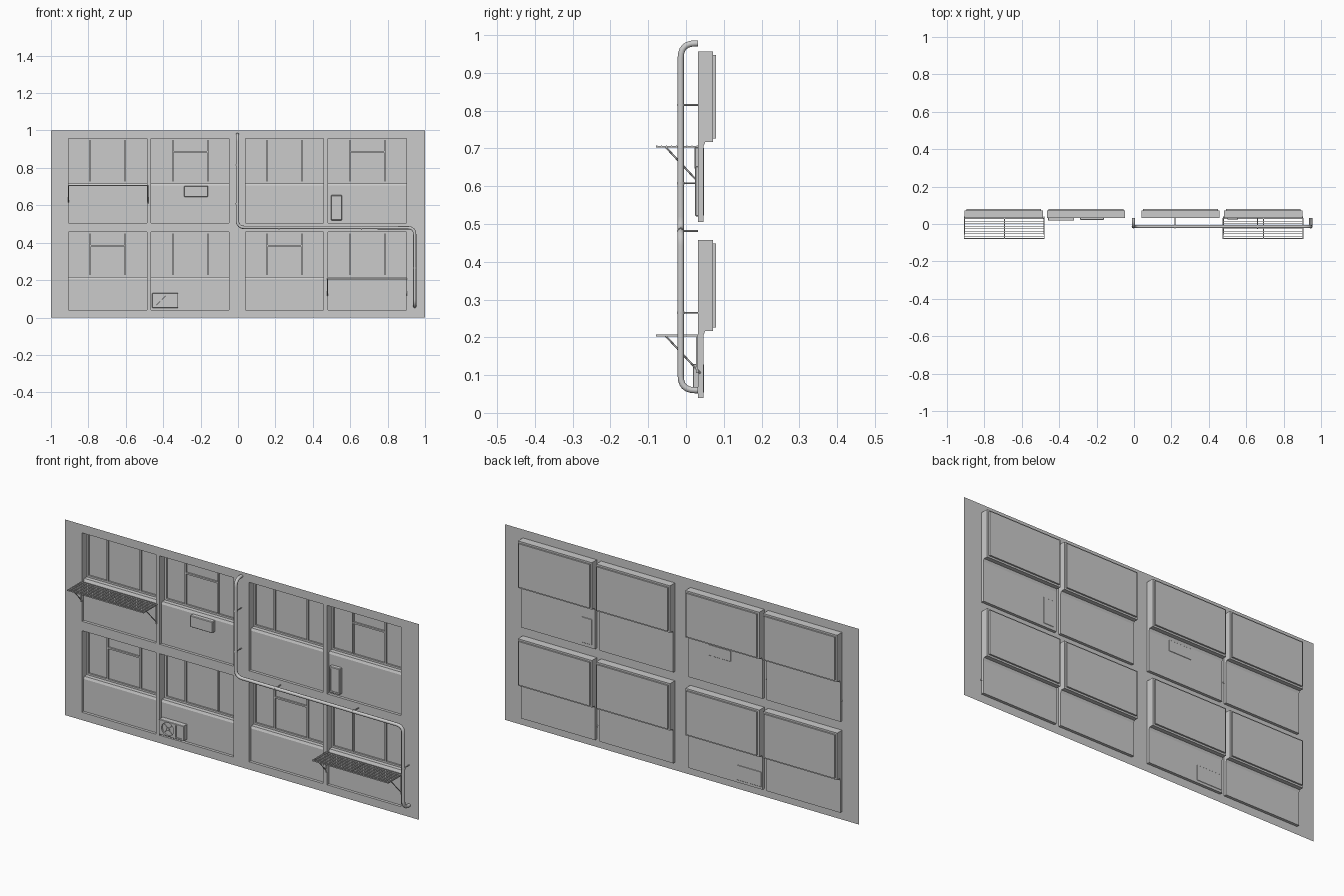
import bpy, bmesh, math
from mathutils import Vector

if "Cube" in bpy.data.objects:
    bpy.data.objects.remove(bpy.data.objects["Cube"])

W = 0.032            # y of the wall sheet
BAYS = [-0.696, -0.256, 0.249, 0.691]
HW = 0.209           # half width of a bay
FLOORS = [0.04, 0.505]
BAY_H = {0.04: 0.417, 0.505: 0.452}


def finish(name, bm):
    bmesh.ops.remove_doubles(bm, verts=bm.verts, dist=1e-5)
    me = bpy.data.meshes.new(name)
    bm.to_mesh(me)
    bm.free()
    ob = bpy.data.objects.new(name, me)
    bpy.context.collection.objects.link(ob)
    return ob


def face(bm, pts):
    return bm.faces.new([bm.verts.new(p) for p in pts])


def add_box(bm, x0, x1, y0, y1, z0, z1):
    r = bmesh.ops.create_cube(bm, size=1)
    for v in r['verts']:
        v.co = Vector(((x0 + x1) / 2 + v.co.x * (x1 - x0),
                       (y0 + y1) / 2 + v.co.y * (y1 - y0),
                       (z0 + z1) / 2 + v.co.z * (z1 - z0)))


def box(name, *b, bevel=0):
    bm = bmesh.new()
    add_box(bm, *b)
    if bevel:
        bmesh.ops.bevel(bm, geom=bm.edges[:], offset=bevel, segments=1, affect='EDGES')
    return finish(name, bm)


def rod(bm, a, b, r, n=8):
    a, b = Vector(a), Vector(b)
    d = b - a
    m = d.to_track_quat('Z', 'Y').to_matrix().to_4x4()
    m.translation = (a + b) / 2
    bmesh.ops.create_cone(bm, cap_ends=True, segments=n, radius1=r, radius2=r,
                          depth=d.length, matrix=m)


def hide(ob):
    ob.hide_render = True
    ob.hide_viewport = True


def rect(x0, x1, y, z0, z1):
    return [(x0, y, z0), (x1, y, z0), (x1, y, z1), (x0, y, z1)]


# wall sheet with openings for the bays
bm = bmesh.new()
xs = [-1] + [c + s * HW for c in BAYS for s in (-1, 1)] + [1]
zs = [0] + [z for f in FLOORS for z in (f, f + BAY_H[f])] + [1]
for i in range(len(xs) - 1):
    for k in range(len(zs) - 1):
        if not (i % 2 and k % 2):
            face(bm, rect(xs[i], xs[i + 1], W, zs[k], zs[k + 1]))

# recessed bays: shallow lower panel, sill, deep window box
for f in FLOORS:
    top = f + BAY_H[f]
    sill = top - 0.24
    prof = [(W, f), (0.046, f), (0.046, sill - 0.012), (0.051, sill),
            (0.072, sill), (0.072, top), (W, top)]
    for c in BAYS:
        a, b = c - HW, c + HW
        for i, (p, q) in enumerate(zip(prof, prof[1:])):
            if i != 4:
                face(bm, [(a, *p), (b, *p), (b, *q), (a, *q)])
        face(bm, [(a, *p) for p in prof])
        face(bm, [(b, *p) for p in reversed(prof)])
        # window rim stepping back to the pane
        d = 0.009
        rings = [rect(a, b, 0.072, sill, top),
                 rect(a + d, b - d, 0.072, sill + d, top - d),
                 rect(a + d, b - d, 0.08, sill + d, top - d)]
        for r, s in zip(rings, rings[1:]):
            for j in range(4):
                n = (j + 1) % 4
                face(bm, [r[j], r[n], s[n], s[j]])
        face(bm, rings[2])
finish("wall", bm)

# window bars, every second window with a hopper transom
bm = bmesh.new()
for k, f in enumerate(FLOORS):
    top = f + BAY_H[f]
    for i, c in enumerate(BAYS):
        for s in (-1, 1):
            add_box(bm, c + s * 0.093 - 0.004, c + s * 0.093 + 0.004,
                    0.071, 0.0795, top - 0.231, top - 0.009)
        if (i + k) % 2 == 0 and k == 0 or (i + k) % 2 == 0 and k == 1 and i % 2:
            add_box(bm, c - 0.089, c + 0.089, 0.071, 0.0795, top - 0.076, top - 0.068)
finish("window_bars", bm)

# grated shelves on diagonal brackets
for n, (c, z) in enumerate([(-0.694, 0.705), (0.69, 0.205)]):
    bm = bmesh.new()
    x0, x1 = c - 0.216, c + 0.216
    for i in range(9):
        y = -0.08 + i * 0.0135
        t = 0.004 if i in (0, 8) else 0.0025
        add_box(bm, x0, x1, y, y + t, z - 0.003, z + 0.003)
    for x in (x0, c, x1 - 0.004):
        add_box(bm, x, x + 0.004, -0.08, W, z - 0.003, z + 0.002)
    for x in (x0 + 0.004, x1 - 0.004):
        rod(bm, (x, -0.055, z), (x, W + 0.006, z - 0.1), 0.0025, 6)
        add_box(bm, x - 0.002, x + 0.002, W - 0.006, W, z - 0.1, z)
    finish("grated_shelf_%d" % n, bm)

# drain pipe path with rounded corners
Y = -0.014
path = [Vector(p) for p in [(-0.003, W, 0.978), (-0.003, Y, 0.978), (-0.003, Y, 0.482),
                            (0.945, Y, 0.48), (0.945, Y, 0.06), (0.945, W, 0.06)]]
pts = [path[0]]
for i in range(1, len(path) - 1):
    p = path[i]
    u, v = (path[i - 1] - p).normalized(), (path[i + 1] - p).normalized()
    r = 0.038
    a, b = p + u * r, p + v * r
    for j in range(7):
        t = j / 6
        k = 2 * t * (1 - t) * 1.0
        pts.append(a * (1 - t) ** 2 + p * k + b * t ** 2)
pts.append(path[-1])
cu = bpy.data.curves.new("drain_pipe", 'CURVE')
cu.dimensions = '3D'
cu.bevel_depth = 0.0085
cu.bevel_resolution = 3
sp = cu.splines.new('POLY')
sp.points.add(len(pts) - 1)
for q, p in zip(sp.points, pts):
    q.co = (*p, 1)
bpy.context.collection.objects.link(bpy.data.objects.new("drain_pipe", cu))

# pipe clamps: a collar and a pin into the wall
bm = bmesh.new()
for x, z, ax in [(-0.003, 0.815, 'Z'), (-0.003, 0.608, 'Z'), (0.22, 0.481, 'X'),
                 (0.66, 0.481, 'X'), (0.945, 0.265, 'Z')]:
    d = Vector((0.003, 0, 0)) if ax == 'X' else Vector((0, 0, 0.003))
    p = Vector((x, Y, z))
    rod(bm, p - d, p + d, 0.0095, 12)
    rod(bm, p, (x, W, z), 0.0025, 6)
finish("pipe_clamps", bm)

# air conditioner with recessed fan and side vent
ac = box("air_conditioner", -0.46, -0.32, 0.018, 0.0475, 0.052, 0.13, bevel=0.002)
bm = bmesh.new()
rod(bm, (-0.411, 0.0, 0.09), (-0.411, 0.026, 0.09), 0.034, 32)
fan_cut = finish("fan_cutter", bm)
vent_cut = box("vent_cutter", -0.365, -0.333, 0.0, 0.023, 0.06, 0.122)

# utility boxes
meter = box("meter_box", 0.497, 0.557, 0.024, 0.0475, 0.52, 0.654, bevel=0.003)
meter_cut = box("meter_cutter", 0.506, 0.548, 0.0, 0.027, 0.53, 0.645)
box("vent_box", -0.288, -0.16, 0.022, 0.0475, 0.645, 0.704, bevel=0.003)

for ob, cut in [(ac, fan_cut), (ac, vent_cut), (meter, meter_cut)]:
    m = ob.modifiers.new("recess", 'BOOLEAN')
    m.operation = 'DIFFERENCE'
    m.solver = 'EXACT'
    m.object = cut
    hide(cut)

# fan hub and blades
bm = bmesh.new()
rod(bm, (-0.411, 0.019, 0.09), (-0.411, 0.027, 0.09), 0.007, 16)
for i in range(4):
    a = math.radians(45 + 90 * i)
    rod(bm, (-0.411, 0.023, 0.09),
        (-0.411 + 0.034 * math.cos(a), 0.023, 0.09 + 0.034 * math.sin(a)), 0.0015, 6)
finish("fan", bm)
